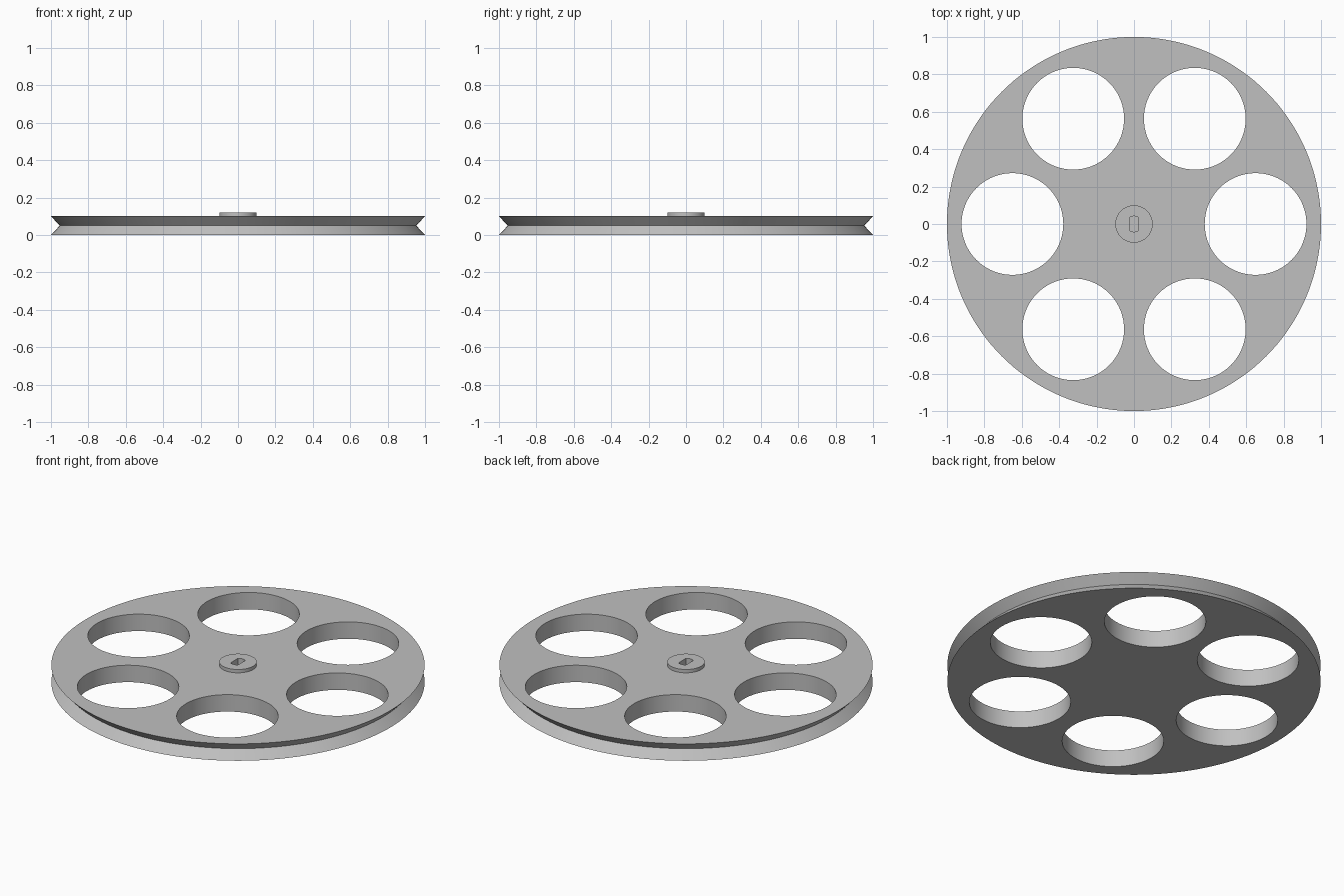
import bpy, bmesh
from math import sin, cos, pi

cube = bpy.data.objects.get("Cube")
if cube:
    bpy.data.objects.remove(cube, do_unlink=True)

grey = bpy.data.materials.new("light grey")
grey.use_nodes = True
colour = (0.53, 0.53, 0.53, 1)
grey.diffuse_color = colour
grey.node_tree.nodes["Principled BSDF"].inputs["Base Color"].default_value = colour


def ring(radius, count, centre=(0, 0), half_width=9):
    """Outline of a circle, optionally flattened on both x sides."""
    pts = []
    for i in range(count):
        a = 2 * pi * i / count
        x = max(-half_width, min(half_width, radius * cos(a)))
        pts.append((centre[0] + x, centre[1] + radius * sin(a)))
    return pts


def loft(name, levels):
    """Closed solid through (z, outline) levels, listed from the bottom up."""
    bm = bmesh.new()
    loops = [[bm.verts.new((x, y, z)) for x, y in pts] for z, pts in levels]
    n = len(loops[0])
    for low, high in zip(loops, loops[1:]):
        for i in range(n):
            j = (i + 1) % n
            bm.faces.new((low[i], low[j], high[j], high[i]))
    bm.faces.new(loops[0][::-1])
    bm.faces.new(loops[-1])
    mesh = bpy.data.meshes.new(name)
    bm.to_mesh(mesh)
    bm.free()
    mesh.materials.append(grey)
    obj = bpy.data.objects.new(name, mesh)
    bpy.context.collection.objects.link(obj)
    return obj


def combine(target, tool, operation):
    mod = target.modifiers.new(operation.title(), 'BOOLEAN')
    mod.operation = operation
    mod.solver = 'EXACT'
    mod.object = tool
    bpy.ops.object.select_all(action='DESELECT')
    bpy.context.view_layer.objects.active = target
    target.select_set(True)
    bpy.ops.object.modifier_apply(modifier=mod.name)
    bpy.data.objects.remove(tool, do_unlink=True)


# Disc with a V groove around the rim
SIDES = 144
wheel = loft("pulley_wheel", [(0, ring(1, SIDES)),
                              (0.05, ring(0.953, SIDES)),
                              (0.1, ring(1, SIDES))])

# Raised hub boss
combine(wheel, loft("hub_boss", [(0.06, ring(0.1, 64)), (0.12, ring(0.1, 64))]), 'UNION')

# Six round lightening holes
for k in range(6):
    a = k * pi / 3
    outline = ring(0.272, 72, (0.65 * cos(a), 0.65 * sin(a)))
    combine(wheel, loft("hole_cutter", [(-0.1, outline), (0.2, outline)]), 'DIFFERENCE')

# Blind shaft socket with two flats
socket = ring(0.042, 48, half_width=0.024)
combine(wheel, loft("socket_cutter", [(0.02, socket), (0.2, socket)]), 'DIFFERENCE')

bpy.ops.object.shade_smooth_by_angle(angle=pi / 6)
